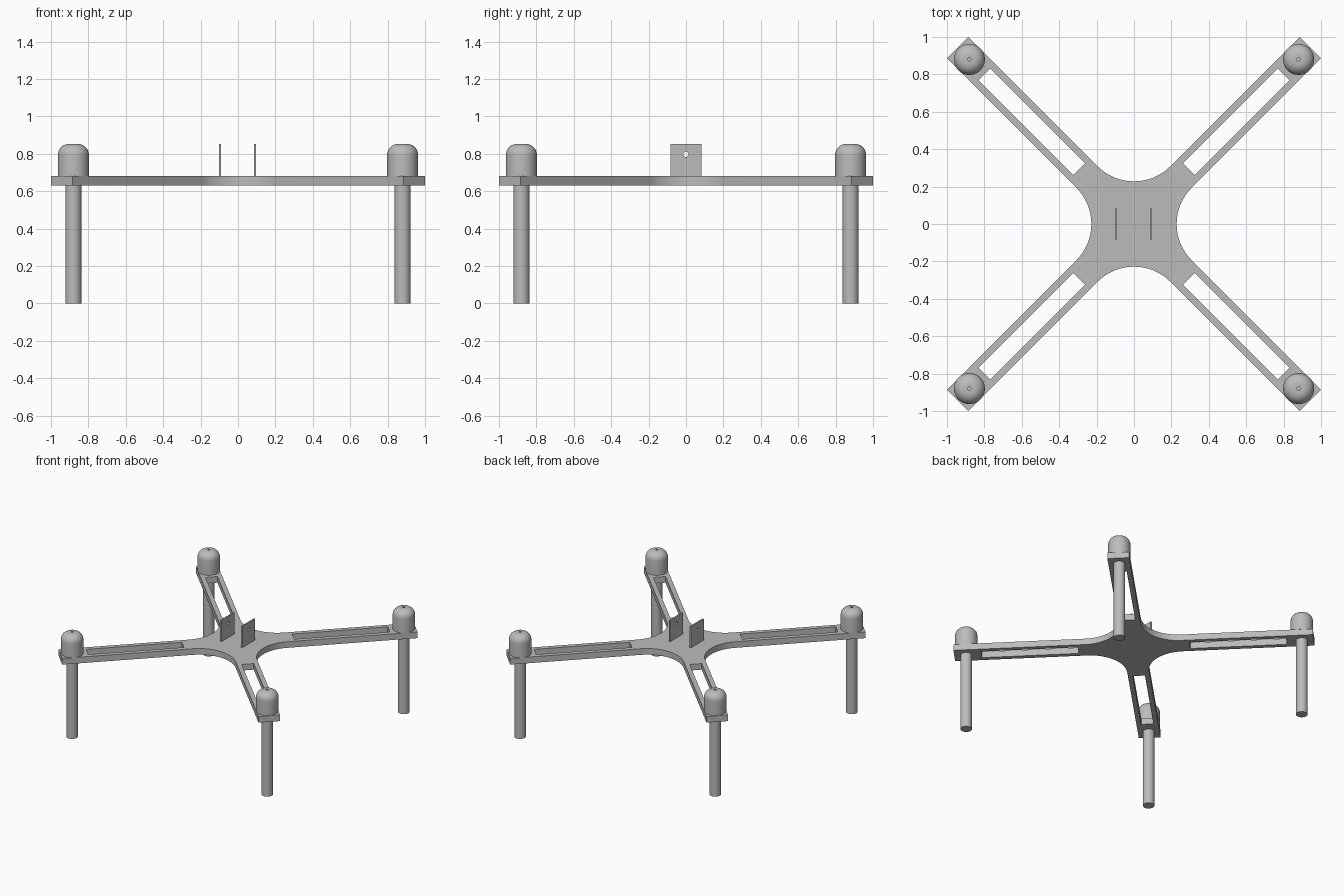
import bpy, bmesh
from math import cos, sin, pi, sqrt, radians
from mathutils import Matrix

if "Cube" in bpy.data.objects:
    bpy.data.objects.remove(bpy.data.objects["Cube"], do_unlink=True)

grey = bpy.data.materials.new("plain_grey")
grey.use_nodes = True
colour = (0.5, 0.5, 0.5, 1)
grey.diffuse_color = colour
grey.node_tree.nodes["Principled BSDF"].inputs["Base Color"].default_value = colour

PLATE_LOW, PLATE_TOP, TOP = 0.63, 0.68, 0.853
ARM_END, ARM_HALF = 1.333, 0.081
POST = 0.88


def finish(ob):
    """Weld, fix normals, colour and smooth round walls."""
    bm = bmesh.new()
    bm.from_mesh(ob.data)
    bmesh.ops.remove_doubles(bm, verts=bm.verts, dist=1e-5)
    bmesh.ops.recalc_face_normals(bm, faces=bm.faces)
    bm.to_mesh(ob.data)
    bm.free()
    ob.data.materials.clear()
    ob.data.materials.append(grey)
    bpy.ops.object.select_all(action="DESELECT")
    ob.select_set(True)
    bpy.context.view_layer.objects.active = ob
    bpy.ops.object.shade_smooth_by_angle(angle=radians(30))


def plate(name, loops, thickness, location, rotation=(0, 0, 0)):
    """Flat sheet from an outline followed by its holes."""
    curve = bpy.data.curves.new(name, "CURVE")
    curve.dimensions = "2D"
    curve.fill_mode = "BOTH"
    curve.extrude = thickness / 2
    for loop in loops:
        spline = curve.splines.new("POLY")
        spline.points.add(len(loop) - 1)
        for point, (x, y) in zip(spline.points, loop):
            point.co = (x, y, 0, 1)
        spline.use_cyclic_u = True
    ob = bpy.data.objects.new(name, curve)
    ob.location, ob.rotation_euler = location, rotation
    bpy.context.collection.objects.link(ob)
    bpy.ops.object.select_all(action="DESELECT")
    ob.select_set(True)
    bpy.context.view_layer.objects.active = ob
    bpy.ops.object.convert(target="MESH")
    finish(bpy.context.view_layer.objects.active)


def lathe(name, profile, x, y, steps=40):
    """Turn a (radius, height) profile around a vertical axis."""
    bm = bmesh.new()
    verts = [bm.verts.new((r, 0, z)) for r, z in profile]
    edges = [bm.edges.new(pair) for pair in zip(verts, verts[1:])]
    bmesh.ops.spin(bm, geom=verts + edges, axis=(0, 0, 1), cent=(0, 0, 0),
                   angle=2 * pi, steps=steps, use_duplicate=False)
    mesh = bpy.data.meshes.new(name)
    bm.to_mesh(mesh)
    bm.free()
    ob = bpy.data.objects.new(name, mesh)
    ob.location = (x, y, 0)
    bpy.context.collection.objects.link(ob)
    finish(ob)


def turned(points, angle):
    rot = Matrix.Rotation(angle, 2)
    return [tuple(rot @ Matrix.Translation((x, y, 0)).translation.to_2d()) for x, y in points]


def arc(cx, cy, r, start, end, n):
    angles = [start + (end - start) * i / n for i in range(n + 1)]
    return [(cx + r * cos(a), cy + r * sin(a)) for a in angles]


# Cross frame: four slotted arms joined by concave fillets
waist = 0.228
fillet = (waist - ARM_HALF * sqrt(2)) / (sqrt(2) - 1)
outline, slots = [], []
for k in range(4):
    quarter = k * pi / 2
    diagonal = quarter + pi / 4
    outline += turned([(ARM_END, -ARM_HALF), (ARM_END, ARM_HALF)], diagonal)
    outline += turned(arc(0, waist + fillet, fillet, -pi / 4, -3 * pi / 4, 16), quarter)
    slots.append(turned([(0.414, -0.045), (1.131, -0.045),
                         (1.131, 0.045), (0.414, 0.045)], diagonal))
plate("cross_frame", [outline] + slots, PLATE_TOP - PLATE_LOW,
      (0, 0, (PLATE_LOW + PLATE_TOP) / 2))

# Pair of upright brackets, each with a pin hole
half = 0.083
square = [(-half, PLATE_TOP), (half, PLATE_TOP), (half, TOP), (-half, TOP)]
pin_hole = arc(0, 0.797, 0.014, 0, 2 * pi, 20)[:-1]
for side, x in (("right", -0.096), ("left", 0.091)):
    plate(side + "_bracket", [square, pin_hole], 0.012, (x, 0, 0), (pi / 2, 0, pi / 2))

# Legs below and domed housings above each arm end
leg = [(0, 0), (0.043, 0), (0.043, PLATE_LOW), (0, PLATE_LOW)]
round_r = 0.06
dome = [(0, PLATE_TOP), (0.083, PLATE_TOP)]
dome += arc(0.083 - round_r, TOP - round_r, round_r, 0, pi / 2, 10)
dome += [(0.009, TOP), (0.009, TOP - 0.05), (0, TOP - 0.05)]
for front, sy in (("front", -1), ("back", 1)):
    for side, sx in (("right", -1), ("left", 1)):
        lathe(f"{front}_{side}_leg", leg, sx * POST, sy * POST)
        lathe(f"{front}_{side}_dome", dome, sx * POST, sy * POST)
